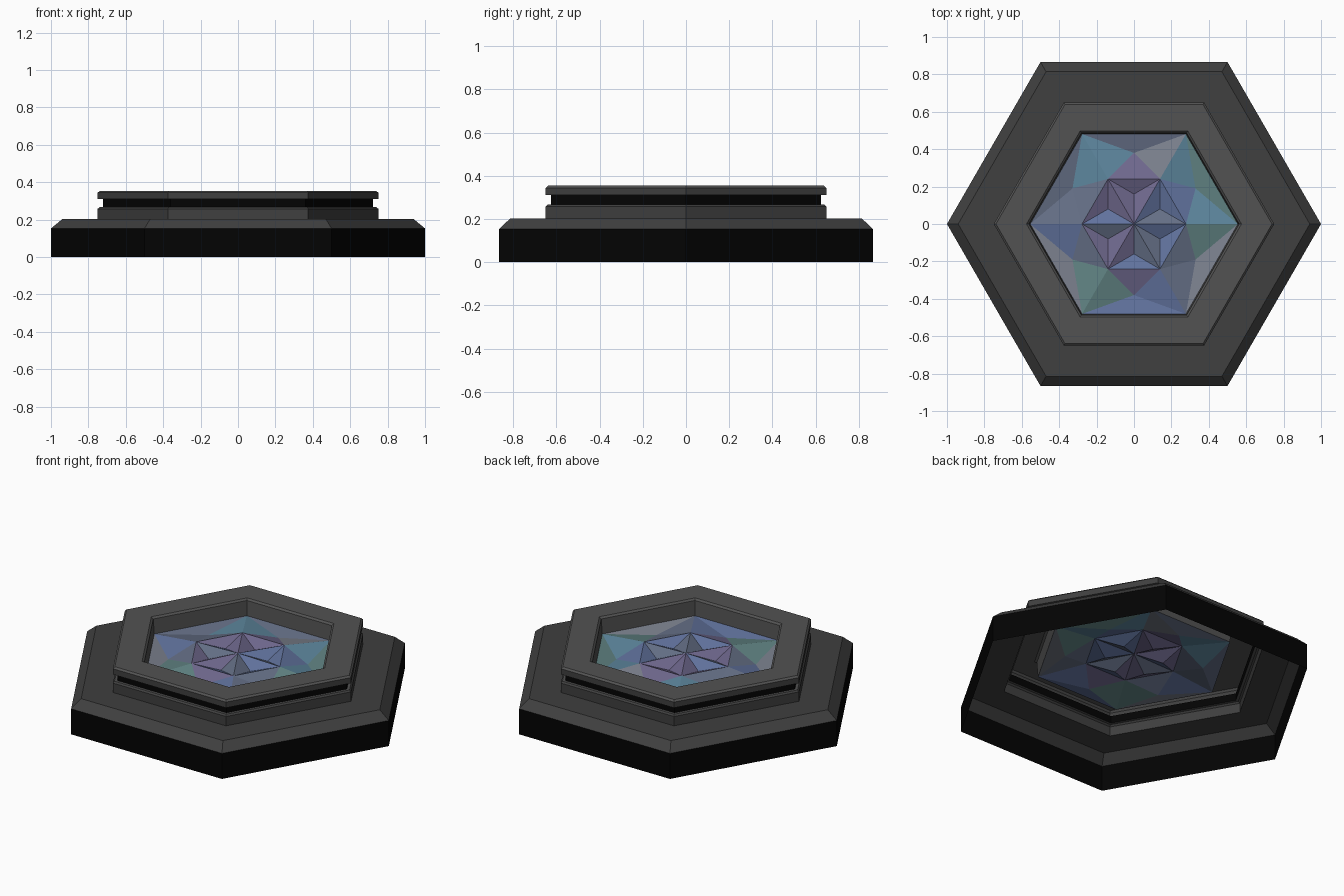
import bpy
from math import cos, sin, radians

if "Cube" in bpy.data.objects:
    bpy.data.objects.remove(bpy.data.objects["Cube"])


def material(name, rgb):
    m = bpy.data.materials.new(name)
    m.diffuse_color = (*rgb, 1)
    m.use_nodes = True
    m.node_tree.nodes["Principled BSDF"].inputs["Base Color"].default_value = m.diffuse_color
    return m


def build(name, verts, faces, mats, slots):
    me = bpy.data.meshes.new(name)
    me.from_pydata(verts, [], faces)
    for m in mats:
        me.materials.append(m)
    for p, s in zip(me.polygons, slots):
        p.material_index = s
    me.update()
    ob = bpy.data.objects.new(name, me)
    bpy.context.collection.objects.link(ob)
    return ob


def ring(r, z, turn=0):
    return [(r * cos(radians(60 * k + turn)), r * sin(radians(60 * k + turn)), z)
            for k in range(6)]


def hex_shell(name, profile, mats, band_slots):
    """Sweep a (radius, z) profile around a hexagon, open at both ends."""
    verts = [v for r, z in profile for v in ring(r, z)]
    faces, slots = [], []
    for i, s in enumerate(band_slots):
        for k in range(6):
            n = (k + 1) % 6
            faces.append((6 * i + k, 6 * i + n, 6 * i + 6 + n, 6 * i + 6 + k))
            slots.append(s)
    return build(name, verts, faces, mats, slots)


black = material("black", (0.001, 0.001, 0.001))
dark = material("dark_grey", (0.05, 0.05, 0.05))
grey = material("frame_grey", (0.085, 0.085, 0.085))

# Open-bottomed base with black sides and bevelled top
hex_shell("base", [(1, 0), (1, 0.153), (0.94, 0.202), (0.75, 0.202)],
          [black, dark], [0, 1, 1])

# Stepped frame: lower collar, black groove, top rim, inner wall
hex_shell("frame",
          [(0.75, 0.202), (0.75, 0.258), (0.74, 0.267), (0.722, 0.267),
           (0.722, 0.31), (0.75, 0.31), (0.75, 0.344), (0.738, 0.354),
           (0.575, 0.354), (0.562, 0.344), (0.555, 0.255)],
          [grey, black, dark], [2, 2, 0, 1, 0, 2, 0, 0, 0, 0])

# Faceted gem: two hexagonal rings whose panels are poked inwards
tints = [material("gem_%d" % i, c) for i, c in enumerate([
    (0.13, 0.16, 0.24),   # slate
    (0.11, 0.24, 0.34),   # teal
    (0.12, 0.17, 0.34),   # blue
    (0.16, 0.14, 0.27),   # violet
    (0.12, 0.23, 0.23),   # green
    (0.20, 0.22, 0.27)])] # pale grey
verts = (ring(0.555, 0.256) + ring(0.38, 0.237, 30) + ring(0.278, 0.283)
         + ring(0.16, 0.248, 30) + [(0, 0, 0.29)])
faces = []
for k in range(6):
    n = (k + 1) % 6
    O, P, M, I, J, m, C = k, n, 6 + k, 12 + k, 12 + n, 18 + k, 24
    faces += [(O, P, M), (P, J, M), (J, I, M), (I, O, M),
              (I, J, m), (J, C, m), (C, I, m)]
# One row of tint numbers per sixth, anticlockwise from +x
slots = [int(c) for c in "4121220" "0135333" "0001323"
                         "5402330" "2234203" "5400220"]
build("gem", verts, faces, tints, slots)
